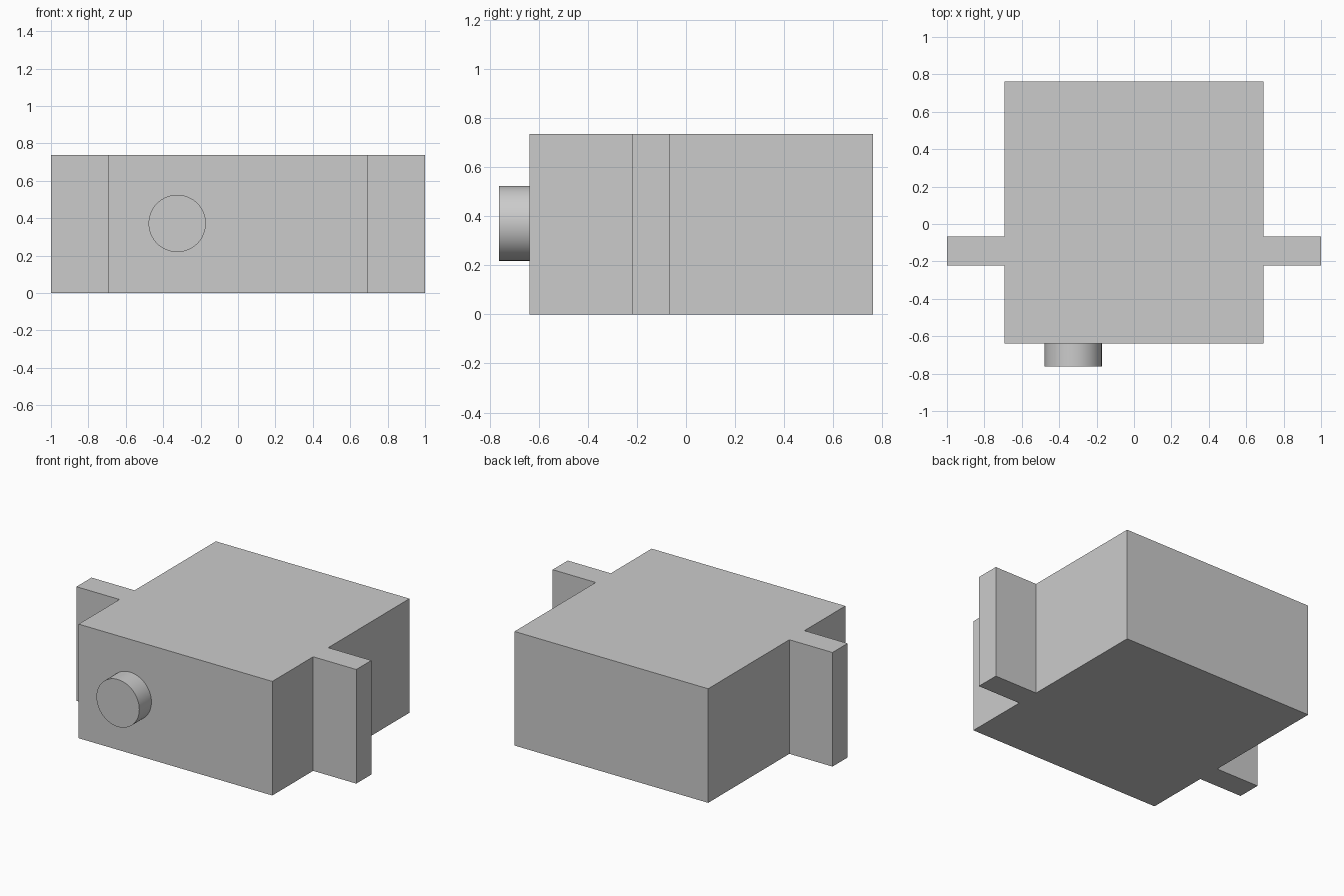
import bpy
import math

cube = bpy.data.objects.get("Cube")
if cube:
    bpy.data.objects.remove(cube, do_unlink=True)

GREY = (0.6, 0.6, 0.6, 1.0)
HEIGHT = 0.737
HALF_BODY = 0.692

grey = bpy.data.materials.new("plain grey")
grey.use_nodes = True
grey.diffuse_color = GREY
grey.node_tree.nodes["Principled BSDF"].inputs["Base Color"].default_value = GREY


def box(name, low, high):
    """Add a box spanning two opposite corners."""
    centre = [(a + b) / 2 for a, b in zip(low, high)]
    bpy.ops.mesh.primitive_cube_add(size=1, location=centre)
    part = bpy.context.object
    part.name = name
    part.scale = [b - a for a, b in zip(low, high)]
    bpy.ops.object.transform_apply(location=False, rotation=False, scale=True)
    part.data.materials.append(grey)
    return part


# Main housing
box("housing", (-HALF_BODY, -0.638, 0), (HALF_BODY, 0.762, HEIGHT))

# Full-height mounting tabs on both sides
for side, inner, outer in (("left", HALF_BODY, 1), ("right", -1, -HALF_BODY)):
    box(side + "_mounting_tab", (inner, -0.221, 0), (outer, -0.067, HEIGHT))

# Round shaft on the front, seated against the housing
bpy.ops.mesh.primitive_cylinder_add(
    vertices=64, radius=0.153, depth=0.124,
    location=(-0.325, -0.7, 0.372), rotation=(math.pi / 2, 0, 0))
shaft = bpy.context.object
shaft.name = "front_shaft"
shaft.data.materials.append(grey)
bpy.ops.object.shade_smooth_by_angle(angle=math.radians(30))
